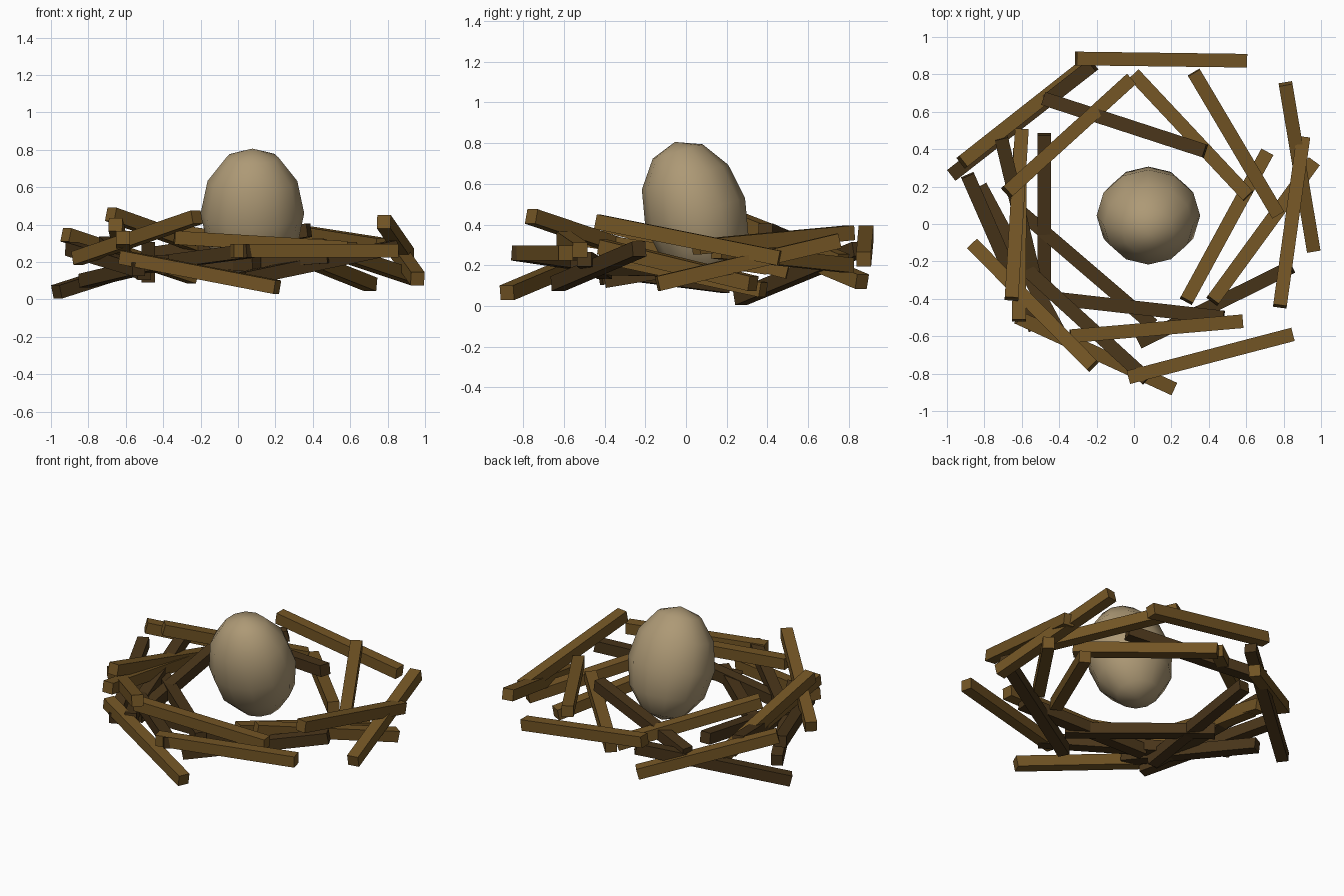
import bpy
from math import radians
from mathutils import Vector


def material(name, color):
    m = bpy.data.materials.new(name)
    m.diffuse_color = (*color, 1)
    return m


light_wood = material("light_wood", (0.17, 0.09, 0.018))
dark_wood = material("dark_wood", (0.065, 0.035, 0.01))
shell = material("shell", (0.42, 0.32, 0.18))


def stick(name, a, b, mat, width=0.073):
    """Square bar running from a to b, kept level about its own axis."""
    a, b = Vector(a), Vector(b)
    d = b - a
    bpy.ops.mesh.primitive_cube_add(size=1, location=(a + b) / 2)
    o = bpy.context.object
    o.name = name
    o.scale = (width, d.length, width)
    o.rotation_euler = d.to_track_quat('Y', 'Z').to_euler()
    o.data.materials.append(mat)


# Nest sticks: centre of each end
light_sticks = [
    # back
    ((-0.31, 0.885, 0.36), (0.60, 0.873, 0.23)),
    ((-0.92, 0.33, 0.345), (-0.24, 0.865, 0.12)),
    ((0.32, 0.81, 0.36), (0.77, 0.05, 0.29)),
    ((0.00, 0.80, 0.20), (0.61, 0.15, 0.27)),
    ((-0.02, 0.77, 0.22), (-0.68, 0.17, 0.455)),
    # right
    ((0.81, 0.75, 0.32), (0.96, -0.14, 0.11)),
    ((0.905, 0.46, 0.235), (0.78, -0.44, 0.415)),
    ((0.71, 0.38, 0.08), (0.28, -0.41, 0.25)),
    ((0.96, 0.33, 0.11), (0.42, -0.41, 0.29)),
    # front
    ((0.58, -0.52, 0.275), (-0.34, -0.60, 0.33)),
    ((-0.03, -0.82, 0.26), (0.85, -0.59, 0.26)),
    ((-0.62, -0.50, 0.225), (0.21, -0.88, 0.065)),
    ((-0.86, -0.11, 0.22), (-0.22, -0.76, 0.44)),
    # left
    ((-0.61, 0.40, 0.19), (-0.615, -0.515, 0.33)),
    ((-0.60, 0.50, 0.17), (-0.655, -0.40, 0.40)),
]
dark_sticks = [
    # back
    ((-0.97, 0.265, 0.04), (-0.22, 0.85, 0.28)),
    ((-0.48, 0.67, 0.24), (0.38, 0.39, 0.37)),
    # front
    ((0.84, -0.23, 0.28), (0.03, -0.63, 0.11)),
    ((0.48, -0.50, 0.23), (-0.41, -0.40, 0.17)),
    ((-0.60, -0.22, 0.17), (0.07, -0.83, 0.26)),
    ((-0.60, 0.06, 0.18), (0.10, -0.54, 0.19)),
    # left
    ((-0.48, 0.48, 0.27), (-0.48, -0.40, 0.125)),
    ((-0.71, 0.46, 0.30), (-0.50, -0.42, 0.14)),
    ((-0.89, 0.26, 0.27), (-0.53, -0.56, 0.16)),
    ((-0.82, 0.20, 0.10), (-0.40, -0.58, 0.20)),
]
for label, sticks, mat in (("light", light_sticks, light_wood),
                           ("dark", dark_sticks, dark_wood)):
    for i, (a, b) in enumerate(sticks):
        stick(f"{label}_nest_stick_{i + 1:02d}", a, b, mat)

# Egg: leaning low-poly ellipsoid
bpy.ops.mesh.primitive_uv_sphere_add(segments=12, ring_count=6, radius=1,
                                     location=(0.077, 0.045, 0.46))
egg = bpy.context.object
egg.name = "egg"
egg.scale = (0.277, 0.255, 0.36)
egg.rotation_euler = (radians(16), 0, 0)
egg.data.materials.append(shell)
bpy.ops.object.shade_smooth()
